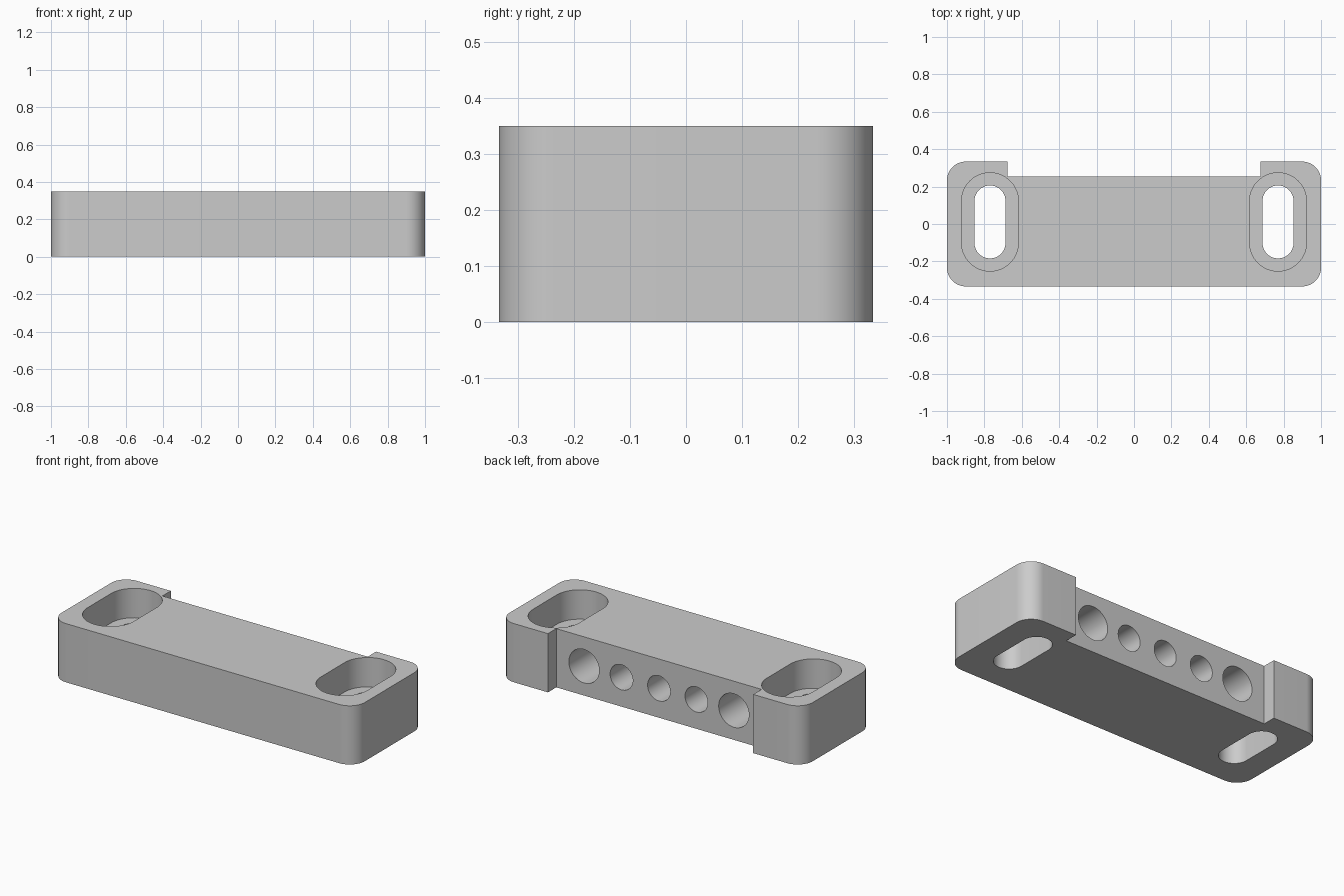
import bpy, bmesh, math
from mathutils import Matrix, Vector

cube = bpy.data.objects.get("Cube")
if cube:
    bpy.data.objects.remove(cube, do_unlink=True)

LENGTH, WIDTH, HEIGHT = 2.0, 0.667, 0.35
NOTCH_X, NOTCH_Y = 0.677, 0.255
SLOT_X, SLOT_Y = 0.77, 0.011
LEDGE_Z = 0.175

grey = bpy.data.materials.new("light grey")
grey.use_nodes = True
grey.diffuse_color = (0.6, 0.6, 0.6, 1)
grey.node_tree.nodes["Principled BSDF"].inputs["Base Color"].default_value = (0.6, 0.6, 0.6, 1)


def rounded_outline(sx, sy, radius, steps=16):
    """Counter-clockwise rounded rectangle; a slot when radius is half its width."""
    points = []
    for i, (cx, cy) in enumerate([(1, 1), (-1, 1), (-1, -1), (1, -1)]):
        for k in range(steps + 1):
            a = math.pi / 2 * (i + k / steps)
            points.append((cx * (sx / 2 - radius) + radius * math.cos(a),
                           cy * (sy / 2 - radius) + radius * math.sin(a)))
    return points


def prism(name, outline, z0, z1, matrix=Matrix()):
    """Extrude an outline from z0 to z1, then place it."""
    bm = bmesh.new()
    face = bm.faces.new([bm.verts.new((x, y, z0)) for x, y in outline])
    top = bmesh.ops.extrude_face_region(bm, geom=[face])["geom"]
    bmesh.ops.translate(bm, vec=Vector((0, 0, z1 - z0)),
                        verts=[g for g in top if isinstance(g, bmesh.types.BMVert)])
    bmesh.ops.remove_doubles(bm, verts=bm.verts, dist=1e-5)
    bmesh.ops.transform(bm, matrix=matrix, verts=bm.verts)
    bmesh.ops.recalc_face_normals(bm, faces=bm.faces)
    mesh = bpy.data.meshes.new(name)
    bm.to_mesh(mesh)
    bm.free()
    mesh.materials.append(grey)
    obj = bpy.data.objects.new(name, mesh)
    bpy.context.collection.objects.link(obj)
    return obj


def cut(body, cutter):
    """Subtract the cutter from the body and discard it."""
    mod = body.modifiers.new("cut", "BOOLEAN")
    mod.operation, mod.solver, mod.object = "DIFFERENCE", "EXACT", cutter
    with bpy.context.temp_override(object=body, active_object=body):
        bpy.ops.object.modifier_apply(modifier=mod.name)
    bpy.data.objects.remove(cutter, do_unlink=True)


# Rounded block
body = prism("mounting_block", rounded_outline(LENGTH, WIDTH, 0.1), 0, HEIGHT)

# Shallow recess along the back
recess = [(-NOTCH_X, NOTCH_Y), (NOTCH_X, NOTCH_Y), (NOTCH_X, 0.5), (-NOTCH_X, 0.5)]
cut(body, prism("recess_cutter", recess, -0.1, HEIGHT + 0.1))

# Stepped slots at both ends
for side in (-1, 1):
    place = Matrix.Translation((side * SLOT_X, SLOT_Y, 0))
    cut(body, prism("counterbore_cutter", rounded_outline(0.304, 0.526, 0.152),
                    LEDGE_Z, HEIGHT + 0.1, place))
    cut(body, prism("slot_cutter", rounded_outline(0.166, 0.39, 0.083),
                    -0.1, LEDGE_Z + 0.05, place))

# Blind round holes in the recessed back face, larger at the ends
for i in range(-2, 3):
    radius = 0.1 if abs(i) == 2 else 0.075
    place = Matrix.Translation((i * 0.247, NOTCH_Y, HEIGHT / 2)) @ Matrix.Rotation(math.pi / 2, 4, "X")
    cut(body, prism("hole_cutter", rounded_outline(2 * radius, 2 * radius, radius, 12),
                    -0.05, 0.4, place))

# Smooth curved walls, crisp edges
bpy.ops.object.select_all(action="DESELECT")
body.select_set(True)
bpy.context.view_layer.objects.active = body
bpy.ops.object.shade_smooth_by_angle(angle=math.radians(30))
